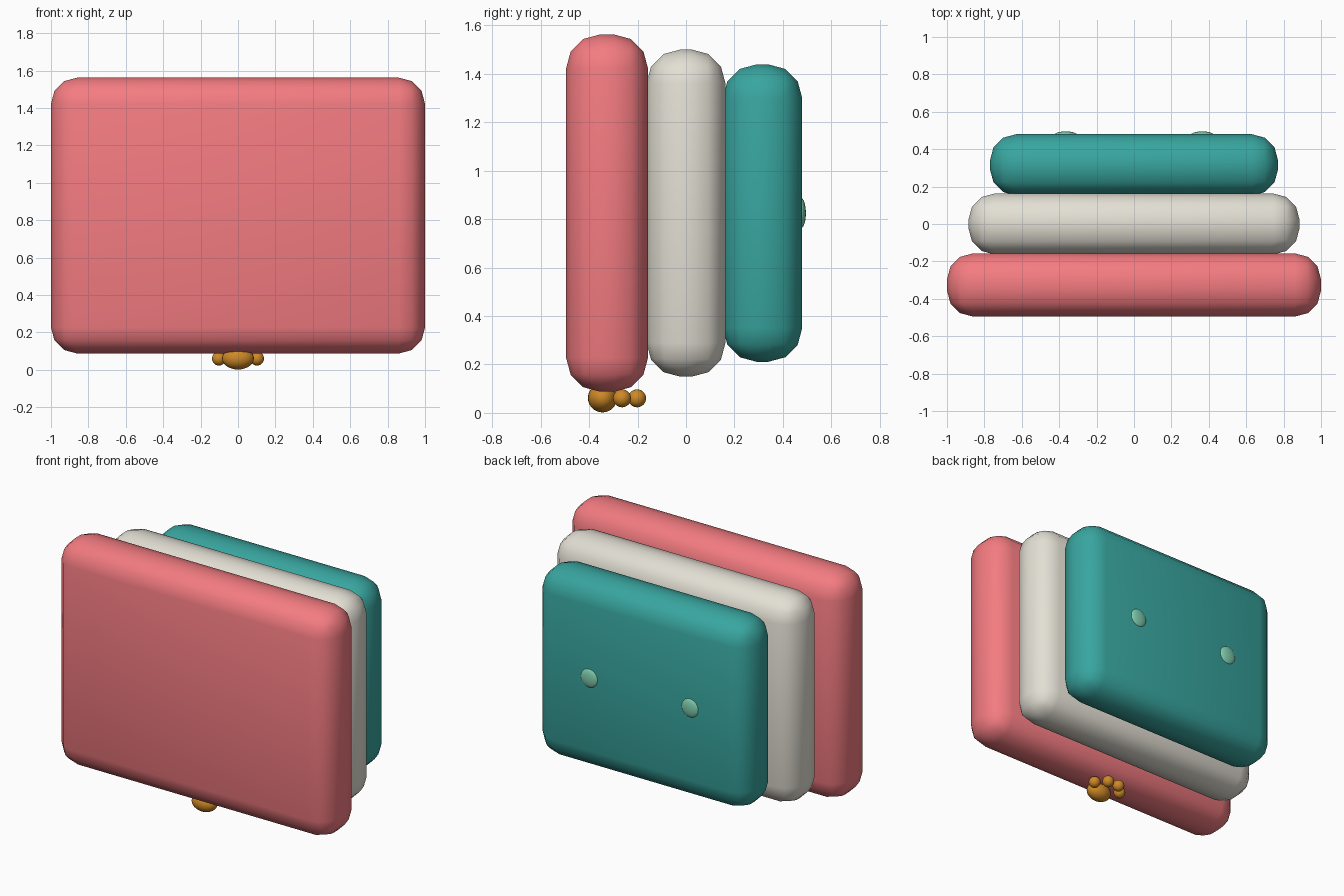
import bpy
from math import radians

if "Cube" in bpy.data.objects:
    bpy.data.objects.remove(bpy.data.objects["Cube"])


def material(name, rgb):
    m = bpy.data.materials.new(name)
    m.diffuse_color = (*rgb, 1)
    m.use_nodes = True
    m.node_tree.nodes["Principled BSDF"].inputs["Base Color"].default_value = m.diffuse_color
    return m


PINK = material("pink", (0.90, 0.20, 0.22))
CREAM = material("cream", (0.77, 0.74, 0.66))
TEAL = material("teal", (0.04, 0.38, 0.35))
MINT = material("mint", (0.22, 0.62, 0.43))
ORANGE = material("orange", (0.62, 0.25, 0.02))


def finish(name, mat):
    ob = bpy.context.object
    ob.name = name
    ob.data.materials.append(mat)
    return ob


def slab(name, width, y0, y1, height, mat):
    bpy.ops.mesh.primitive_cube_add(size=1, location=(0, (y0 + y1) / 2, 0.825))
    ob = finish(name, mat)
    ob.scale = (width, y1 - y0, height)
    bpy.ops.object.transform_apply(location=False, rotation=False, scale=True)
    bev = ob.modifiers.new("rounding", "BEVEL")
    bev.width = 0.14
    bev.segments = 3
    bpy.ops.object.modifier_apply(modifier="rounding")
    bpy.ops.object.shade_smooth_by_angle(angle=radians(50))


def ball(name, loc, radii, mat):
    bpy.ops.mesh.primitive_uv_sphere_add(segments=24, ring_count=16, radius=1, location=loc)
    finish(name, mat).scale = radii
    bpy.ops.object.transform_apply(location=False, rotation=False, scale=True)
    bpy.ops.object.shade_smooth()


# Three stacked rounded slabs, shrinking towards the back
slab("front_slab", 2.0, -0.495, -0.157, 1.475, PINK)
slab("middle_slab", 1.77, -0.163, 0.163, 1.351, CREAM)
slab("back_slab", 1.54, 0.152, 0.480, 1.228, TEAL)

# Paw under the front slab
ball("paw_pad", (0, -0.345, 0.062), (0.085, 0.06, 0.06), ORANGE)

# Mirrored toes and back buttons
for side, s in (("left", -1), ("right", 1)):
    ball(f"outer_toe_{side}", (0.102 * s, -0.264, 0.06), (0.037,) * 3, ORANGE)
    ball(f"inner_toe_{side}", (0.042 * s, -0.202, 0.06), (0.037,) * 3, ORANGE)
    ball(f"back_button_{side}", (0.365 * s, 0.475, 0.825), (0.062, 0.02, 0.062), MINT)
